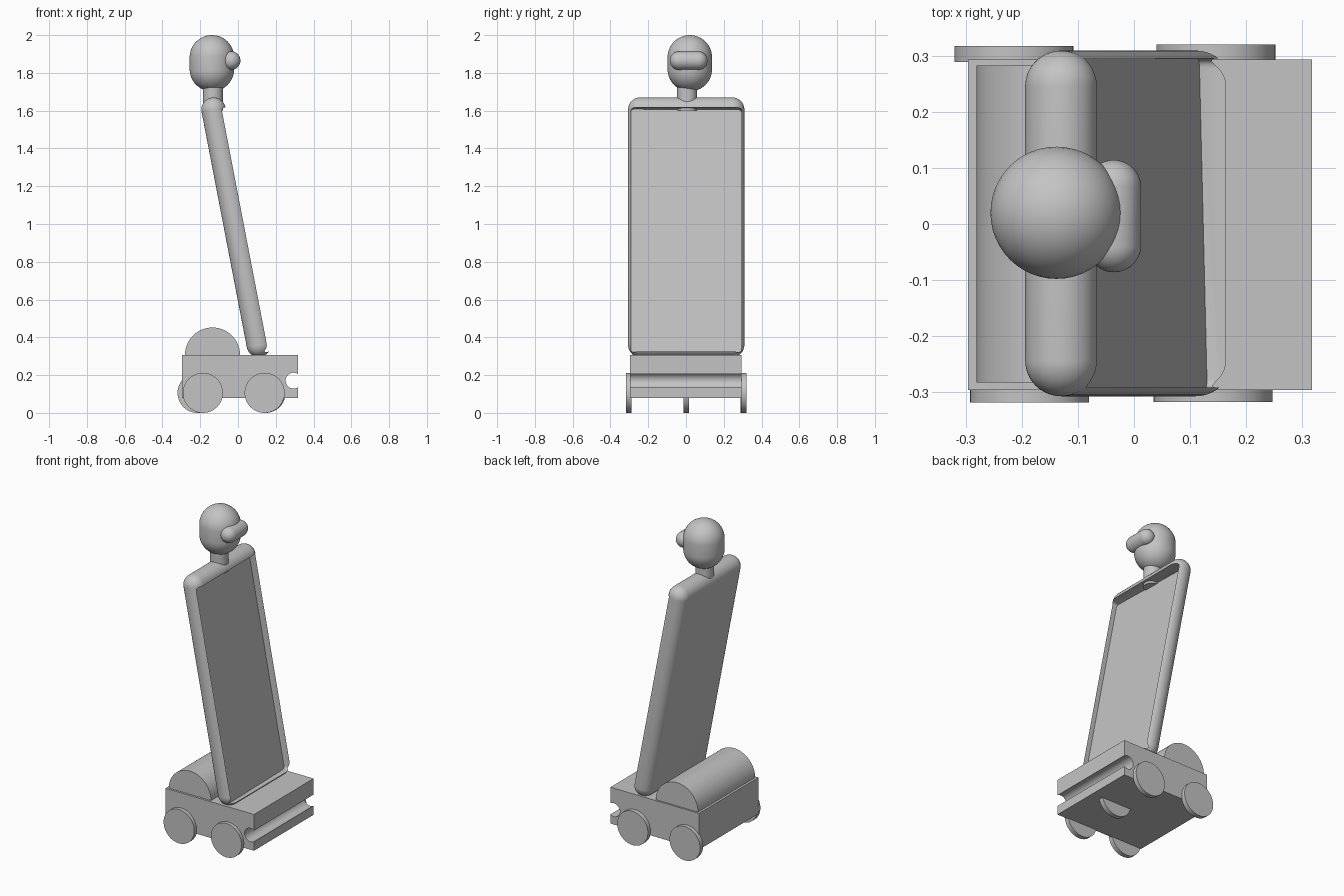
import bpy, bmesh, math
from mathutils import Matrix, Vector

cube = bpy.data.objects.get("Cube")
if cube:
    bpy.data.objects.remove(cube, do_unlink=True)

grey = bpy.data.materials.new("mid_grey")
grey.use_nodes = True
GREY = (0.55, 0.55, 0.55, 1)
grey.diffuse_color = GREY
grey.node_tree.nodes["Principled BSDF"].inputs["Base Color"].default_value = GREY


def finish(name, bm, matrix):
    bm.normal_update()
    mesh = bpy.data.meshes.new(name)
    bm.to_mesh(mesh)
    bm.free()
    mesh.materials.append(grey)
    ob = bpy.data.objects.new(name, mesh)
    ob.matrix_world = matrix
    bpy.context.collection.objects.link(ob)
    return ob


def box(name, size, matrix, bevel=0.0, segments=8, only_x=False):
    """Box, optionally with rounded edges (all, or only those along x)."""
    bm = bmesh.new()
    bmesh.ops.create_cube(bm, size=1, matrix=Matrix.Diagonal((*size, 1)))
    if bevel:
        edges = [e for e in bm.edges if not only_x
                 or abs(e.verts[0].co.x - e.verts[1].co.x) > size[0] / 2]
        bmesh.ops.bevel(bm, geom=edges, offset=bevel, segments=segments,
                        profile=0.5, affect='EDGES', clamp_overlap=True)
    return finish(name, bm, matrix)


def cylinder(name, radius, depth, loc, along_y=True, sides=64):
    bm = bmesh.new()
    bmesh.ops.create_cone(bm, cap_ends=True, segments=sides, radius1=radius,
                          radius2=radius, depth=depth)
    turn = Matrix.Rotation(math.pi / 2 if along_y else 0, 4, 'X')
    return finish(name, bm, Matrix.Translation(loc) @ turn)


def capsule(name, radius, length, loc, along_y=False):
    """Sphere split at its equator and stretched to the total length."""
    bm = bmesh.new()
    bmesh.ops.create_uvsphere(bm, u_segments=48, v_segments=25, radius=radius)
    for v in bm.verts:
        v.co.z += math.copysign(length / 2 - radius, v.co.z)
    turn = Matrix.Rotation(math.pi / 2 if along_y else 0, 4, 'X')
    return finish(name, bm, Matrix.Translation(loc) @ turn)


def cut(ob, cutter):
    mod = ob.modifiers.new("cut", 'BOOLEAN')
    mod.operation = 'DIFFERENCE'
    mod.solver = 'EXACT'
    mod.object = cutter
    bpy.context.view_layer.objects.active = ob
    bpy.ops.object.modifier_apply(modifier=mod.name)
    bpy.data.objects.remove(cutter, do_unlink=True)


def smooth(ob):
    bpy.ops.object.select_all(action='DESELECT')
    ob.select_set(True)
    bpy.context.view_layer.objects.active = ob
    bpy.ops.object.shade_smooth_by_angle(angle=math.radians(30))


parts = []

# Cart body with a round slot across its leading end
cart = box("cart_body", (0.613, 0.589, 0.227),
           Matrix.Translation((0.011, -0.001, 0.193)))
cut(cart, cylinder("slot_cutter", 0.042, 0.8, (0.294, 0, 0.171)))
parts.append(cart)

# Half-round drum on the deck
parts.append(cylinder("drum", 0.146, 0.565, (-0.135, 0, 0.306), sides=96))

# Thin disc wheels and one wheel under the middle
for name, x, y in (("front_wheel_right", 0.141, -0.303),
                   ("rear_wheel_right", -0.186, -0.304),
                   ("front_wheel_left", 0.146, 0.305),
                   ("rear_wheel_left", -0.214, 0.303),
                   ("middle_wheel", 0.143, 0.002)):
    parts.append(cylinder(name, 0.106, 0.029, (x, y, 0.106)))

# Leaning panel with fully rounded edges
RADIUS = 0.0645
top = Vector((-0.1295, 0.001, 1.6055))
bottom = Vector((0.11, 0.001, 0.36))
axis = top - bottom
lean = Matrix.Rotation(-math.atan2(-axis.x, axis.z), 4, 'Y')
panel_frame = Matrix.Translation((top + bottom) / 2) @ lean
panel = box("panel", (2 * RADIUS, 0.616, axis.length + 2 * RADIUS),
            panel_frame, bevel=RADIUS - 0.0005, segments=12)

# Recessed screen, turned very slightly within the panel
LOWER = 0.045
recess = (panel_frame @ Matrix.Translation((0.005, 0, -LOWER / 2))
          @ Matrix.Rotation(math.radians(1.4), 4, 'Z')
          @ Matrix.Translation((0.1, 0, 0)))
cut(panel, box("recess_cutter", (0.2, 0.586, axis.length + LOWER), recess,
               bevel=0.015, segments=4, only_x=True))
parts.append(panel)

# Neck, head and visor
parts.append(cylinder("neck", 0.053, 0.16, (-0.133, 0.006, 1.68), along_y=False))
parts.append(capsule("head", 0.118, 0.298, (-0.138, 0.02, 1.851)))
parts.append(capsule("visor", 0.049, 0.2, (-0.036, 0.014, 1.865), along_y=True))

for part in parts:
    smooth(part)
